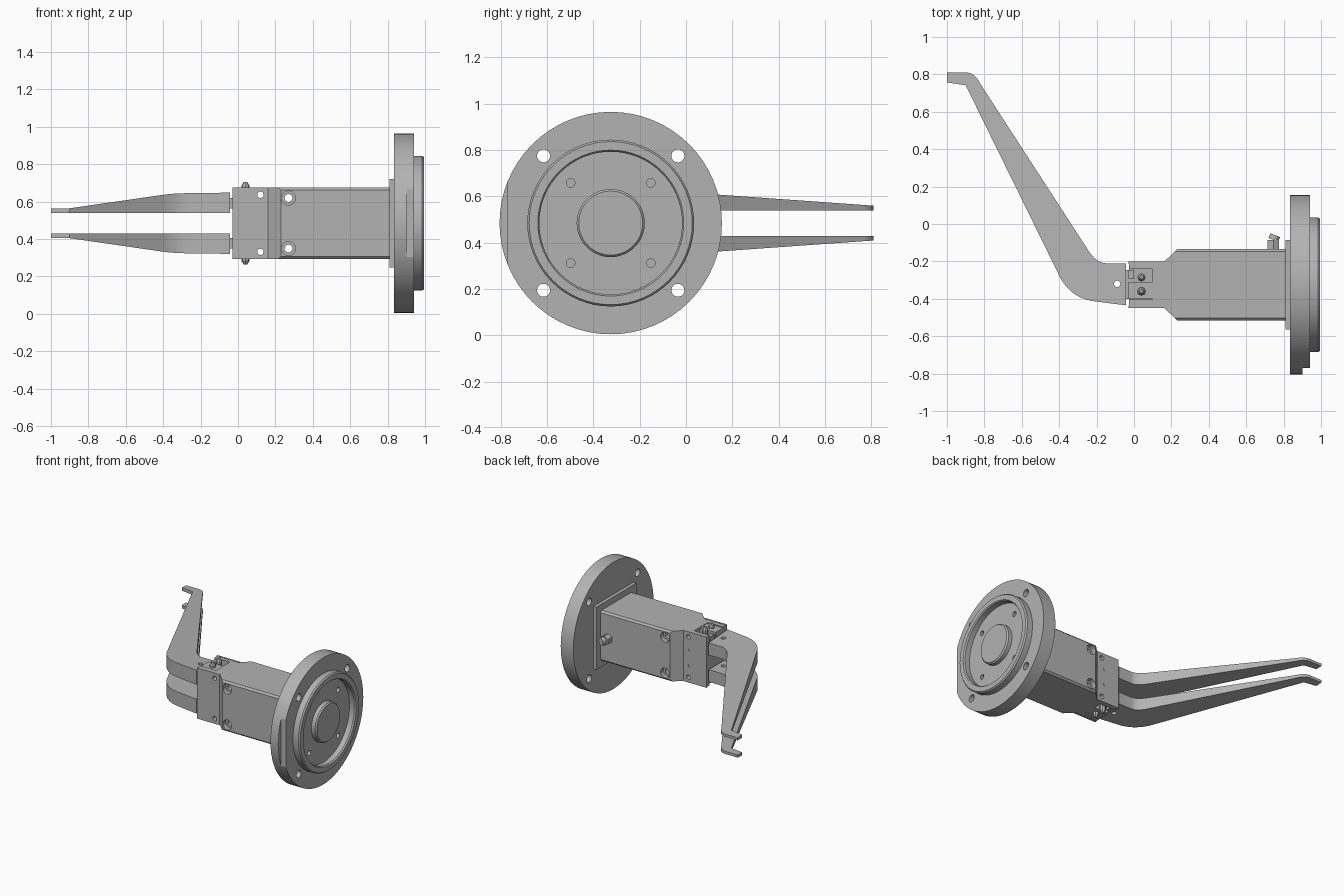
import bpy, bmesh, math
from mathutils import Matrix, Vector

if "Cube" in bpy.data.objects:
    bpy.data.objects.remove(bpy.data.objects["Cube"], do_unlink=True)

CY, CZ = -0.325, 0.484          # common axis of body and flange

metal = bpy.data.materials.new("machined_grey")
metal.use_nodes = True
GREY = (0.45, 0.45, 0.45, 1)
metal.diffuse_color = GREY
metal.node_tree.nodes["Principled BSDF"].inputs["Base Color"].default_value = GREY


def finish(name, bm, cutter=False):
    bmesh.ops.recalc_face_normals(bm, faces=bm.faces)
    me = bpy.data.meshes.new(name)
    bm.to_mesh(me)
    bm.free()
    ob = bpy.data.objects.new(name, me)
    bpy.context.collection.objects.link(ob)
    me.materials.append(metal)
    if cutter:
        ob.hide_render = True
        ob.hide_viewport = True
    return ob


def add_box(bm, x, y, z):
    m = Matrix.Translation([(a + b) / 2 for a, b in (x, y, z)])
    m = m @ Matrix.Diagonal([b - a for a, b in (x, y, z)] + [1])
    bmesh.ops.create_cube(bm, size=1, matrix=m)


def add_rod(bm, p, q, r, r2=None, sides=24):
    p, q = Vector(p), Vector(q)
    turn = (q - p).to_track_quat('Z', 'Y').to_matrix().to_4x4()
    bmesh.ops.create_cone(bm, cap_ends=True, segments=sides, radius1=r,
                          radius2=r if r2 is None else r2, depth=(q - p).length,
                          matrix=Matrix.Translation((p + q) / 2) @ turn)


def box(name, x, y, z):
    bm = bmesh.new()
    add_box(bm, x, y, z)
    return finish(name, bm)


def cut(ob, bm):
    mod = ob.modifiers.new("cut", 'BOOLEAN')
    mod.object = finish(ob.name + "_cutter", bm, True)
    mod.solver = 'EXACT'


def smooth(ob):
    bpy.ops.object.select_all(action='DESELECT')
    bpy.context.view_layer.objects.active = ob
    ob.select_set(True)
    bpy.ops.object.shade_smooth_by_angle(angle=math.radians(30))


def prism(name, outline, z0, z1):
    bm = bmesh.new()
    face = bm.faces.new([bm.verts.new((x, y, z0)) for x, y in outline])
    top = bmesh.ops.extrude_face_region(bm, geom=[face])["geom"]
    for v in top:
        if isinstance(v, bmesh.types.BMVert):
            v.co.z = z1
    return finish(name, bm)


def arc(a, c, b, n=8):
    """Quadratic rounding of corner c between a and b."""
    a, b, c = Vector(a), Vector(b), Vector(c)
    return [tuple(a * (1 - t) ** 2 + c * 2 * t * (1 - t) + b * t * t)
            for t in [i / n for i in range(n + 1)]]


corners = [(a, b) for a in (-1, 1) for b in (-1, 1)]

# Flange: a stepped profile turned about the x axis
profile = [(0.835, 0), (0.835, 0.48), (0.94, 0.48), (0.94, 0.36), (0.985, 0.36),
           (0.995, 0.352), (0.995, 0.315), (0.985, 0.308), (0.945, 0.308),
           (0.945, 0.147), (0.975, 0.147), (0.985, 0.138), (0.985, 0)]
bm = bmesh.new()
pts = [bm.verts.new((x, CY, CZ + r)) for x, r in profile]
edges = [bm.edges.new(e) for e in zip(pts, pts[1:])]
bmesh.ops.spin(bm, geom=pts + edges, cent=(0, CY, CZ), axis=(1, 0, 0),
               angle=math.tau, steps=64)
bmesh.ops.remove_doubles(bm, verts=bm.verts, dist=0.0005)
flange = finish("flange", bm)
bm = bmesh.new()
for a, b in corners:
    y, z = CY + 0.29 * a, CZ + 0.29 * b
    add_rod(bm, (0.8, y, z), (1.05, y, z), 0.028)
    y, z = CY + 0.173 * a, CZ + 0.173 * b
    add_rod(bm, (0.88, y, z), (0.97, y, z), 0.019, sides=12)
add_box(bm, (0.9, 1.05), (-0.9, -0.77), (0.1, 0.9))
cut(flange, bm)
smooth(flange)

# Square mounting plate
box("mounting_plate", (0.81, 0.836), (CY - 0.24, CY + 0.24), (CZ - 0.237, CZ + 0.237))

# Body: narrow head flaring to a square housing, long edges chamfered
half = [(0.811, 0.19), (0.23, 0.19), (0.16, 0.122), (-0.028, 0.122)]
outline = [(x, CY + d) for x, d in half] + [(x, CY - d) for x, d in reversed(half)]
body = prism("body", outline, CZ - 0.19, CZ + 0.19)
bm = bmesh.new()
bm.from_mesh(body.data)
rim = [e for e in bm.edges
       if all(v.co.x > 0.2 for v in e.verts)
       and abs(e.verts[0].co.x - e.verts[1].co.x) > 0.3]
bmesh.ops.bevel(bm, geom=rim, offset=0.013, segments=1, affect='EDGES')
bmesh.ops.recalc_face_normals(bm, faces=bm.faces)
bm.to_mesh(body.data)
bm.free()
bm = bmesh.new()
for s in (-1, 1):
    z = CZ + 0.135 * s
    add_rod(bm, (0.27, -0.7, z), (0.27, 0.05, z), 0.021)
    z = CZ + 0.152 * s
    add_rod(bm, (0.12, -0.7, z), (0.12, 0.05, z), 0.017)
    # Guide pocket at the jaw end
    z = sorted((CZ + 0.14 * s, CZ + 0.3 * s))
    add_box(bm, (-0.1, 0.1), (CY - 0.08, CY + 0.085), z)
cut(body, bm)
bm = bmesh.new()
for a, b in corners:
    z = CZ + 0.135 * a
    add_rod(bm, (0.27, CY + 0.155 * b, z), (0.27, CY + 0.25 * b, z), 0.037)
cut(body, bm)
smooth(body)

# Side covers with screw holes
for side, s in (("front", -1), ("back", 1)):
    cover = box(side + "_cover", (-0.03, 0.16),
                sorted((CY + 0.112 * s, CY + 0.125 * s)), (CZ - 0.192, CZ + 0.192))
    bm = bmesh.new()
    for a in (-1, 1):
        z = CZ + 0.152 * a
        add_rod(bm, (0.12, -0.7, z), (0.12, 0.05, z), 0.017)
        if s > 0:
            z = CZ + 0.06 * a
            add_rod(bm, (0.11, -0.21, z), (0.11, -0.19, z), 0.012, sides=12)
    cut(cover, bm)

# Fingers: bent outline, tapering in height toward the tip
finger_outline = ([(-0.042, -0.21)] + arc((-0.15, -0.21), (-0.2, -0.21), (-0.245, -0.14))
                  + arc((-0.825, 0.755), (-0.85, 0.81), (-0.9, 0.81))
                  + [(-1, 0.81), (-1, 0.757), (-0.9, 0.742)]
                  + arc((-0.41, -0.255), (-0.35, -0.4), (-0.2, -0.415), 12)
                  + [(-0.042, -0.435)])
for side, s in (("upper", 1), ("lower", -1)):
    finger = prism(side + "_finger", finger_outline, CZ + 0.055 * s, CZ + 0.15 * s)
    for v in finger.data.vertices:
        if abs(v.co.z - CZ) > 0.1:
            v.co.z = CZ + s * (0.122 - 0.071 * (v.co.y - 0.15))
    bm = bmesh.new()
    add_rod(bm, (-0.09, -0.32, 0.2), (-0.09, -0.32, 0.8), 0.017)
    cut(finger, bm)
    smooth(finger)
    # Jaw tongue joining finger and head
    box(side + "_tongue", (-0.06, 0.03), (CY - 0.075, CY + 0.08),
        sorted((CZ + 0.08 * s, CZ + 0.135 * s)))
    # Retainer block and pointed set screws in the guide pocket
    box(side + "_retainer", (-0.03, 0.1), (-0.4, -0.31),
        sorted((CZ + 0.13 * s, CZ + 0.185 * s)))
    box(side + "_guide_rib", (-0.03, 0.0), (-0.295, -0.245),
        sorted((CZ + 0.13 * s, CZ + 0.175 * s)))
    bm = bmesh.new()
    for y in (-0.36, -0.285):
        add_rod(bm, (0.04, y, CZ + 0.13 * s), (0.04, y, CZ + 0.2 * s), 0.022, sides=8)
        add_rod(bm, (0.04, y, CZ + 0.2 * s), (0.04, y, CZ + 0.22 * s), 0.022, 0.01, 8)
    finish(side + "_set_screws", bm)

# Cable fitting on the back of the body
bm = bmesh.new()
add_rod(bm, (0.745, -0.14, CZ), (0.745, -0.085, CZ), 0.036, sides=6)
add_rod(bm, (0.745, -0.085, CZ), (0.755, -0.06, CZ), 0.028, sides=12)
finish("cable_fitting", bm)
